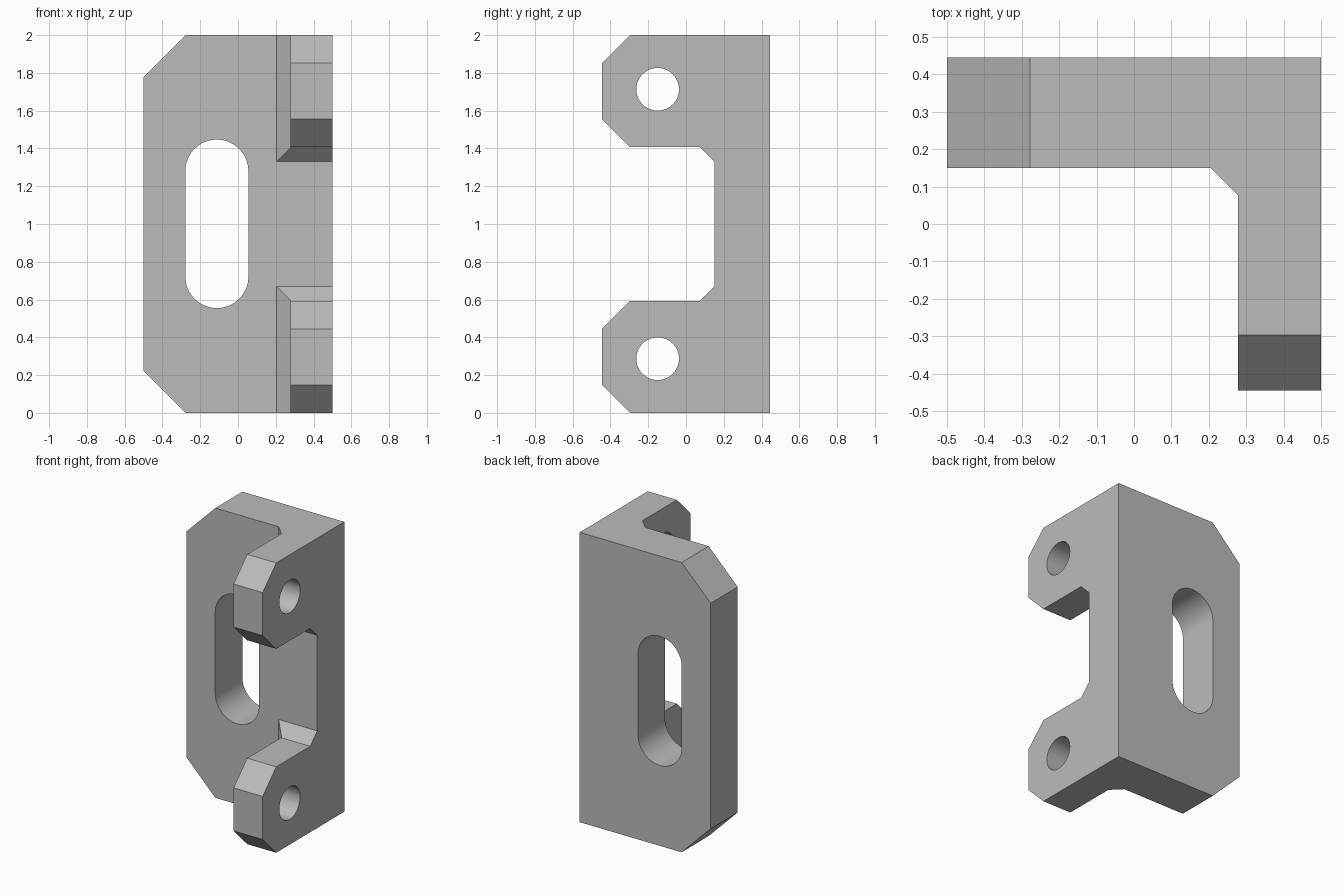
import bpy
import bmesh
import math
from mathutils import Vector

cube = bpy.data.objects.get("Cube")
if cube:
    bpy.data.objects.remove(cube, do_unlink=True)

grey = bpy.data.materials.new("plain grey")
grey.use_nodes = True
colour = (0.5, 0.5, 0.5, 1)
grey.diffuse_color = colour
grey.node_tree.nodes["Principled BSDF"].inputs["Base Color"].default_value = colour


def prism(name, outline, axis, low, high):
    """Extrude a flat outline along the x, y or z axis."""
    def place(a, b):
        return {"x": (low, a, b), "y": (a, low, b), "z": (a, b, low)}[axis]
    bm = bmesh.new()
    face = bm.faces.new([bm.verts.new(place(a, b)) for a, b in outline])
    extruded = bmesh.ops.extrude_face_region(bm, geom=[face])["geom"]
    step = Vector([high - low if axis == a else 0 for a in "xyz"])
    moved = [v for v in extruded if isinstance(v, bmesh.types.BMVert)]
    bmesh.ops.translate(bm, verts=moved, vec=step)
    bmesh.ops.recalc_face_normals(bm, faces=bm.faces)
    mesh = bpy.data.meshes.new(name)
    bm.to_mesh(mesh)
    bm.free()
    mesh.materials.append(grey)
    obj = bpy.data.objects.new(name, mesh)
    bpy.context.collection.objects.link(obj)
    return obj


def arc(a, b, radius, start, end, steps):
    angles = [start + (end - start) * i / steps for i in range(steps + 1)]
    return [(a + radius * math.cos(t), b + radius * math.sin(t)) for t in angles]


def both_halves(lower):
    """Complete an outline by mirroring it about mid height."""
    return lower + [(a, 2 - b) for a, b in reversed(lower)]


def carve(target, cutter, operation):
    mod = target.modifiers.new(cutter.name, "BOOLEAN")
    mod.operation = operation
    mod.solver = "EXACT"
    mod.object = cutter
    bpy.context.view_layer.objects.active = target
    bpy.ops.object.modifier_apply(modifier=mod.name)
    bpy.data.objects.remove(cutter, do_unlink=True)


# L-shaped section with a chamfered inner corner
bracket = prism("angle_bracket", [
    (-0.6, 0.15), (0.205, 0.15), (0.278, 0.077), (0.278, -0.6),
    (0.5, -0.6), (0.5, 0.445), (-0.6, 0.445)], "z", -0.1, 2.1)

# Side outline: two chamfered lugs with a notch between them
side = both_halves([
    (0.6, 0), (-0.297, 0), (-0.445, 0.148), (-0.445, 0.445),
    (-0.297, 0.593), (0.073, 0.593), (0.15, 0.67)])
carve(bracket, prism("lug_outline", side, "x", -0.8, 0.8), "INTERSECT")

# Front outline: chamfered outer corners of the back plate
front = both_halves([(0.7, -0.1), (-0.178, -0.1), (-0.5, 0.222)])
carve(bracket, prism("plate_outline", front, "y", -0.8, 0.8), "INTERSECT")

# Long slot through the back plate
slot = (arc(-0.112, 1.28, 0.167, 0, math.pi, 32)
        + arc(-0.112, 0.722, 0.167, math.pi, math.tau, 32))
carve(bracket, prism("slot", slot, "y", -0.1, 0.8), "DIFFERENCE")

# Round hole through each lug
for z in (0.287, 1.713):
    hole = arc(-0.15, z, 0.113, 0, math.tau, 48)[:-1]
    carve(bracket, prism("lug_hole", hole, "x", 0.1, 0.8), "DIFFERENCE")

# Smooth bores, sharp flats
bpy.ops.object.select_all(action="DESELECT")
bracket.select_set(True)
bpy.context.view_layer.objects.active = bracket
bpy.ops.object.shade_smooth_by_angle(angle=math.radians(25))
